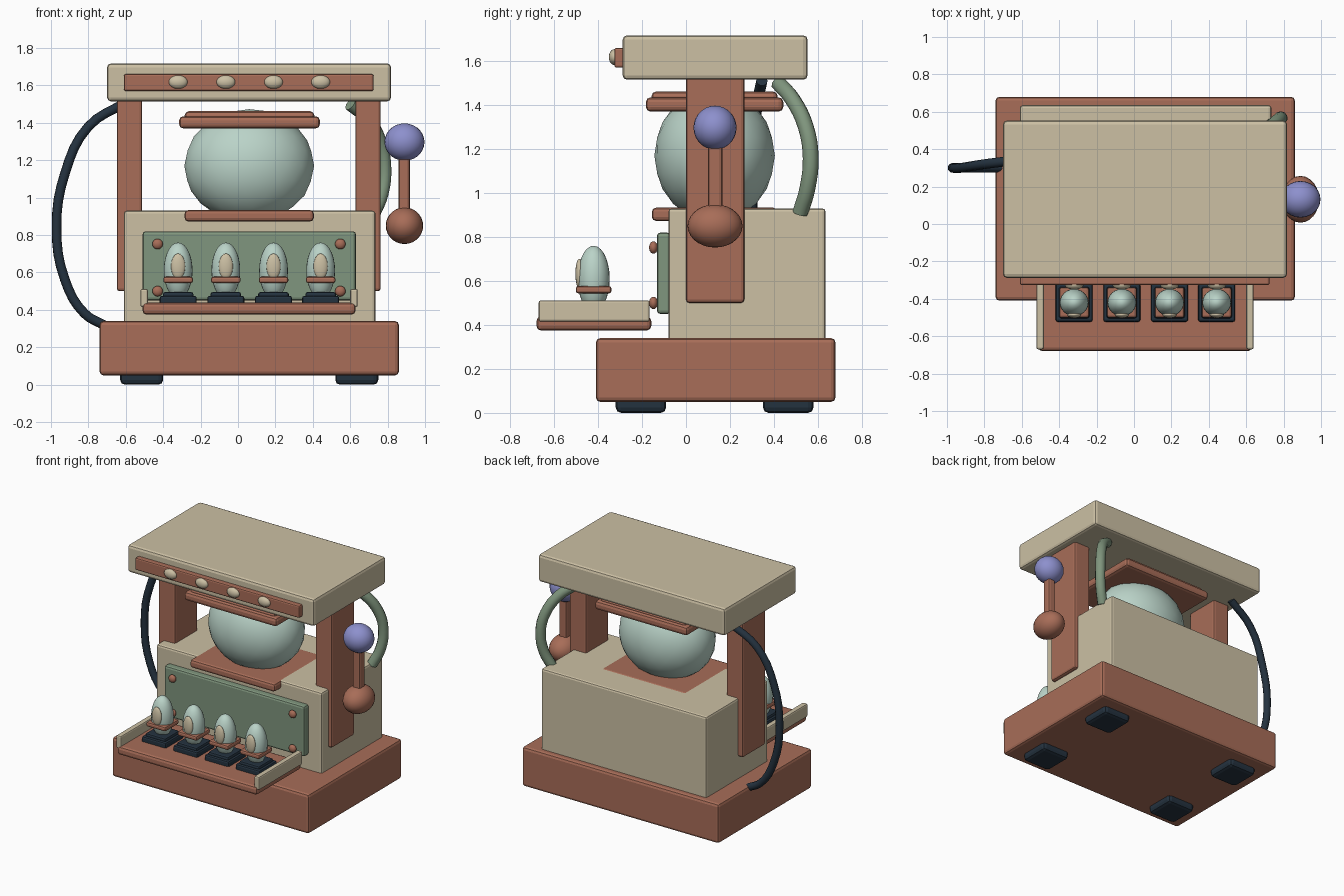
import bpy, bmesh
from mathutils import Vector

if "Cube" in bpy.data.objects:
    bpy.data.objects.remove(bpy.data.objects["Cube"])


def material(name, rgb):
    m = bpy.data.materials.new(name)
    lin = [((c / 255 + 0.055) / 1.055) ** 2.4 for c in rgb]
    m.diffuse_color = (*lin, 1)
    m.use_nodes = True
    m.node_tree.nodes["Principled BSDF"].inputs["Base Color"].default_value = m.diffuse_color
    return m


CREAM = material("cream", (204, 192, 164))
CLAY = material("clay red", (168, 109, 88))
PALE = material("pale mint", (186, 211, 200))
GREEN = material("sage green", (128, 150, 126))
NAVY = material("dark navy", (36, 50, 63))
BLUE = material("lavender blue", (141, 144, 205))


def finish(bm, name, mat):
    me = bpy.data.meshes.new(name)
    bm.to_mesh(me)
    bm.free()
    me.materials.append(mat)
    ob = bpy.data.objects.new(name, me)
    bpy.context.collection.objects.link(ob)
    return ob


def box(name, mat, x, y, z, bevel=0.015, segments=2):
    """Rounded box given by its (min, max) range on each axis."""
    bm = bmesh.new()
    bmesh.ops.create_cube(bm, size=1)
    for v in bm.verts:
        v.co = Vector([(r[0] + r[1]) / 2 + c * (r[1] - r[0])
                       for r, c in zip((x, y, z), v.co)])
    bmesh.ops.bevel(bm, geom=bm.edges[:], offset=bevel, segments=segments,
                    profile=0.5, affect='EDGES')
    return finish(bm, name, mat)


def ball(name, mat, centre, radii, ico=0):
    """Smooth ellipsoid; ico > 0 uses a coarse triangulated ball."""
    bm = bmesh.new()
    if ico:
        bmesh.ops.create_icosphere(bm, subdivisions=ico, radius=1)
    else:
        bmesh.ops.create_uvsphere(bm, u_segments=24, v_segments=14, radius=1)
    for v in bm.verts:
        v.co = Vector([c + r * p for c, r, p in zip(centre, radii, v.co)])
    for f in bm.faces:
        f.smooth = True
    return finish(bm, name, mat)


def hose(name, mat, points, radius):
    cu = bpy.data.curves.new(name, 'CURVE')
    cu.dimensions = '3D'
    cu.bevel_depth = radius
    cu.bevel_resolution = 3
    cu.use_fill_caps = True
    cu.resolution_u = 4
    sp = cu.splines.new('BEZIER')
    sp.bezier_points.add(len(points) - 1)
    for bp, p in zip(sp.bezier_points, points):
        bp.co = p
        bp.handle_left_type = bp.handle_right_type = 'AUTO'
    cu.materials.append(mat)
    ob = bpy.data.objects.new(name, cu)
    bpy.context.collection.objects.link(ob)


# Plinth, feet and main body
box("base", CLAY, (-0.74, 0.86), (-0.41, 0.68), (0.05, 0.34), 0.02)
for x in (-0.515, 0.635):
    for y in (-0.205, 0.465):
        box("foot", NAVY, (x - 0.115, x + 0.115), (y - 0.115, y + 0.115),
            (0.0, 0.09), 0.025)
box("body", CREAM, (-0.61, 0.735), (-0.08, 0.635), (0.32, 0.93), 0.015)

# Columns and roof
for x in (-0.58, 0.695):
    box("column", CLAY, (x - 0.068, x + 0.068), (0.0, 0.265), (0.5, 1.54))
box("roof", CREAM, (-0.7, 0.818), (-0.288, 0.553), (1.515, 1.717), 0.02)
box("roof_trim", CLAY, (-0.61, 0.725), (-0.326, -0.28), (1.57, 1.66), 0.01)

# Glass globe with upper and lower collars
ball("globe", PALE, (0.06, 0.13, 1.17), (0.347, 0.274, 0.303), ico=3)
box("lower_collar", CLAY, (-0.285, 0.405), (-0.155, 0.415), (0.873, 0.933), 0.018)
box("upper_collar", CLAY, (-0.315, 0.438), (-0.183, 0.443), (1.37, 1.435), 0.022)
box("collar_cap", CLAY, (-0.285, 0.408), (-0.157, 0.417), (1.405, 1.462), 0.022)

# Front panel with screws
box("panel", GREEN, (-0.51, 0.63), (-0.132, -0.07), (0.45, 0.82), 0.015)
for x in (-0.43, 0.547):
    for z in (0.5, 0.752):
        ball("screw", CLAY, (x, -0.148, z), (0.028, 0.02, 0.028))

# Tray with side rails
box("tray", CLAY, (-0.51, 0.628), (-0.68, -0.158), (0.375, 0.438), 0.02)
for x in (-0.502, 0.62):
    box("tray_rail", CREAM, (x - 0.02, x + 0.02), (-0.67, -0.165), (0.415, 0.512), 0.01)

# Row of capsules on stands, with a lamp above each
for x in (-0.32, -0.065, 0.19, 0.442):
    y = -0.42
    ball("lamp", CREAM, (x, -0.325, 1.618), (0.05, 0.026, 0.036))
    box("stand_foot", NAVY, (x - 0.099, x + 0.099), (y - 0.103, y + 0.103),
        (0.425, 0.475), 0.012)
    box("stand_top", NAVY, (x - 0.082, x + 0.082), (y - 0.084, y + 0.084),
        (0.455, 0.495), 0.012)
    ball("capsule", PALE, (x, y, 0.61), (0.077, 0.073, 0.15))
    box("capsule_collar", CLAY, (x - 0.079, x + 0.079), (y - 0.081, y + 0.081),
        (0.543, 0.577), 0.012)
    ball("capsule_window", CREAM, (x, y - 0.065, 0.633), (0.038, 0.018, 0.068))

# Side lever
box("lever_rod", CLAY, (0.859, 0.919), (0.1, 0.165), (0.85, 1.3), 0.015)
ball("lever_knob", BLUE, (0.89, 0.132, 1.297), (0.107, 0.098, 0.1))
ball("lever_pivot", CLAY, (0.89, 0.132, 0.85), (0.1, 0.125, 0.098))

# Hoses
hose("black_hose", NAVY, [(-0.6, 0.345, 1.51), (-0.8, 0.32, 1.38),
                          (-0.925, 0.3, 1.13), (-0.97, 0.3, 0.84),
                          (-0.925, 0.3, 0.56), (-0.82, 0.3, 0.38),
                          (-0.71, 0.3, 0.315)], 0.026)
hose("green_hose", GREEN, [(0.6, 0.42, 1.5), (0.69, 0.485, 1.425),
                           (0.76, 0.545, 1.3), (0.785, 0.567, 1.16),
                           (0.77, 0.552, 1.02), (0.725, 0.52, 0.91)], 0.036)
